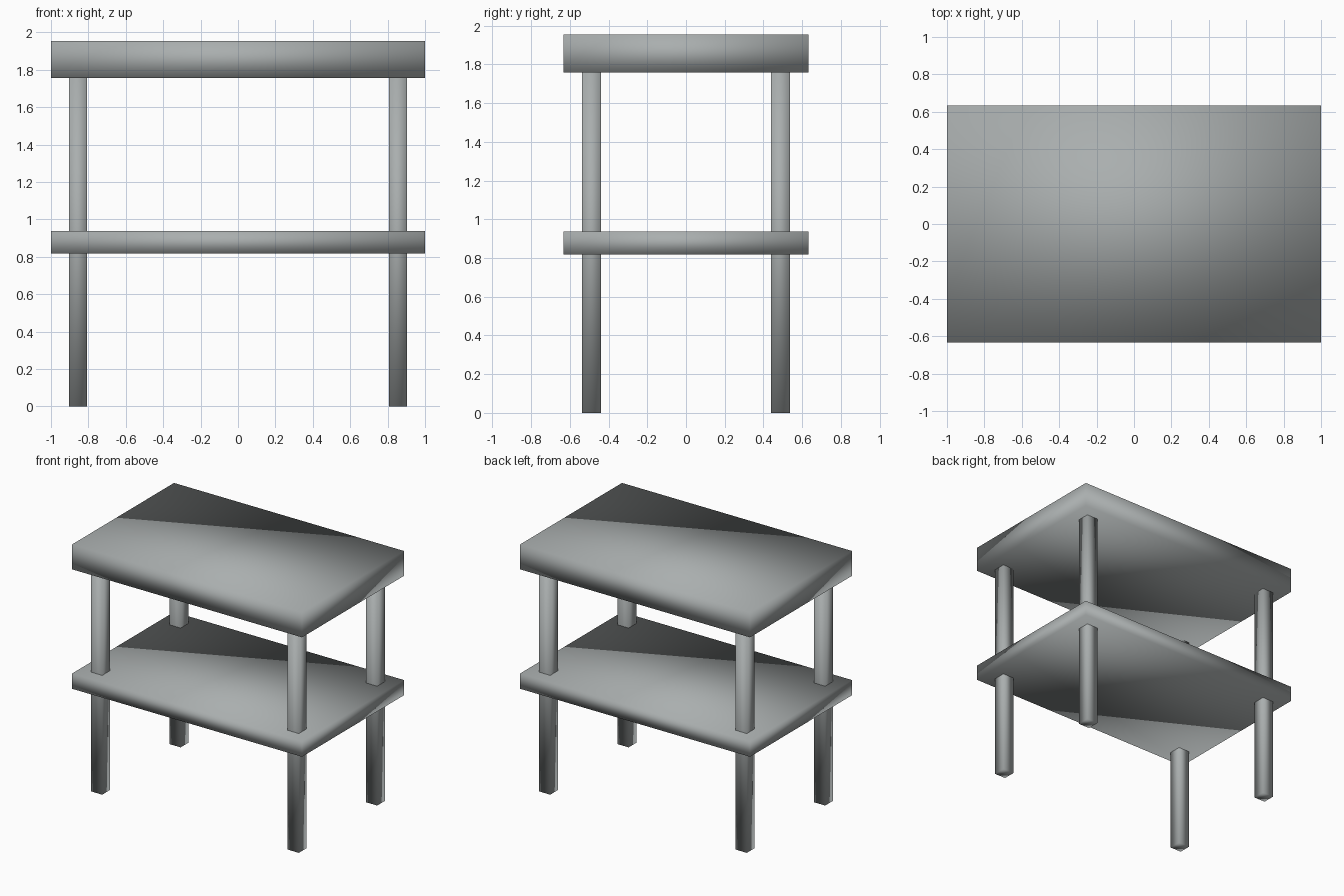
import bpy

if "Cube" in bpy.data.objects:
    bpy.data.objects.remove(bpy.data.objects["Cube"])

# Dark, slightly cool grey used on every part
grey = bpy.data.materials.new("dark_grey")
grey.diffuse_color = (0.40, 0.425, 0.425, 1)
grey.use_nodes = True
grey.node_tree.nodes["Principled BSDF"].inputs["Base Color"].default_value = grey.diffuse_color


def box(name, x, y, z):
    """Smooth-shaded box spanning the given (min, max) ranges."""
    bpy.ops.mesh.primitive_cube_add(
        size=1, location=[(a + b) / 2 for a, b in (x, y, z)])
    obj = bpy.context.object
    obj.name = name
    obj.scale = [b - a for a, b in (x, y, z)]
    bpy.ops.object.transform_apply(location=False, rotation=False, scale=True)
    bpy.ops.object.shade_smooth()
    obj.data.materials.append(grey)
    return obj


W, D = 1.0, 0.633            # half width and half depth of the boards
TOP = (1.757, 1.953)
SHELF = (0.818, 0.938)

# Boards
box("table_top", (-W, W), (-D, D), TOP)
box("lower_shelf", (-W, W), (-D, D), SHELF)

# Four legs running from the floor through the shelf to the top
LX, LY, H = 0.855, 0.487, 0.049
for sx, side in ((-1, "left"), (1, "right")):
    for sy, end in ((-1, "front"), (1, "back")):
        cx, cy = sx * LX, sy * LY
        box(f"{end}_{side}_leg", (cx - H, cx + H), (cy - H, cy + H), (0, TOP[0]))
